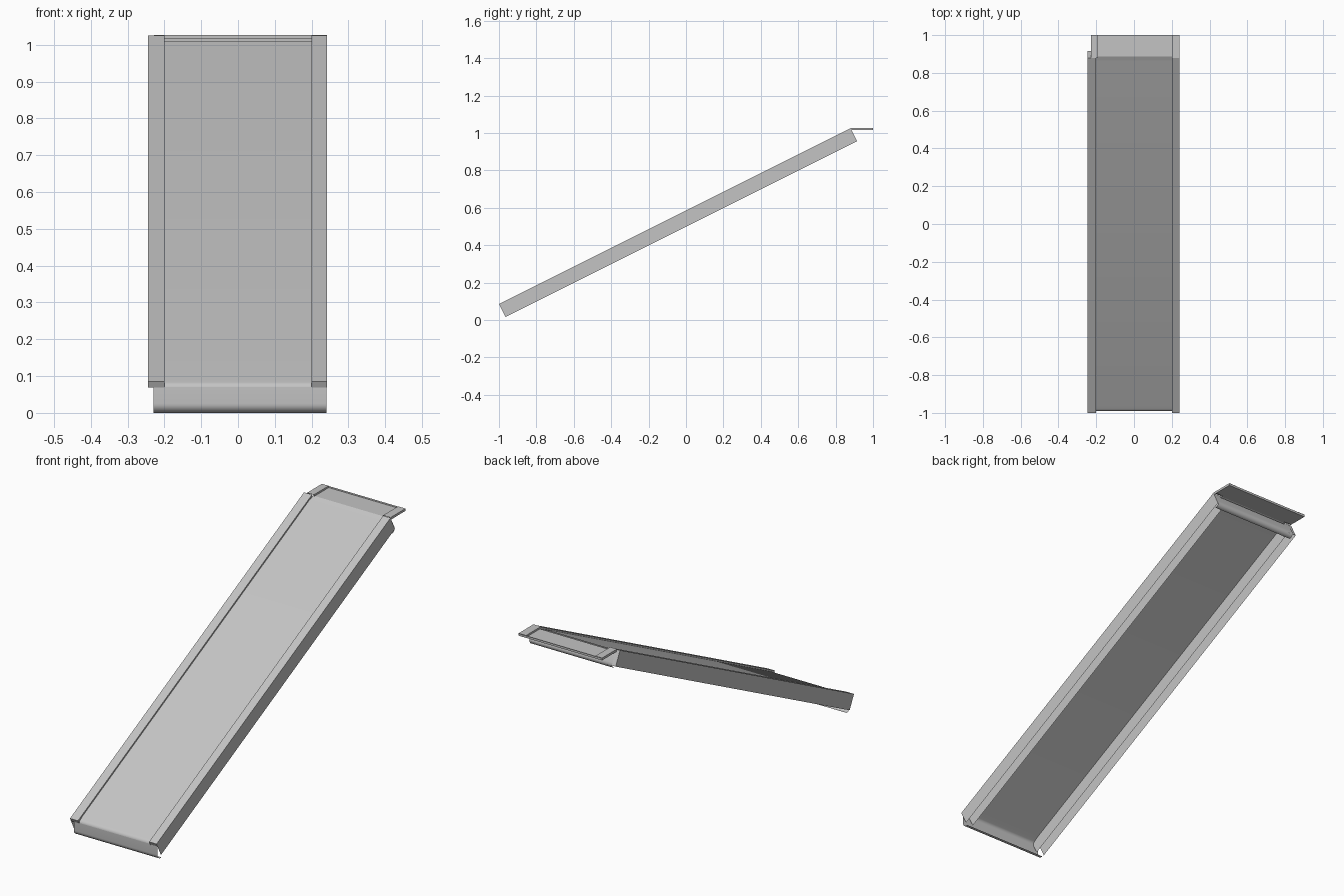
import bpy, math
from mathutils import Vector

cube = bpy.data.objects.get("Cube")
if cube:
    bpy.data.objects.remove(cube, do_unlink=True)

steel = bpy.data.materials.new("grey_steel")
steel.use_nodes = True
steel.diffuse_color = (0.55, 0.55, 0.55, 1)
steel.node_tree.nodes["Principled BSDF"].inputs["Base Color"].default_value = steel.diffuse_color

# Ramp frame: along the slope and away from the top surface
FOOT = Vector((0, -1, 0.085))
ALONG = Vector((0, 2, 1)).normalized()
NORMAL = Vector((0, -1, 2)).normalized()
LENGTH = 2.102


def on_ramp(x, s, depth):
    return FOOT + Vector((x, 0, 0)) + ALONG * s - NORMAL * depth


def sheet(name, start, end, smooth=False):
    """Thin folded sheet joining two matching rows of points."""
    n = len(start)
    mesh = bpy.data.meshes.new(name)
    faces = [(i, i + 1, n + i + 1, n + i) for i in range(n - 1)]
    mesh.from_pydata(list(start) + list(end), [], faces)
    mesh.materials.append(steel)
    obj = bpy.data.objects.new(name, mesh)
    bpy.context.collection.objects.link(obj)
    if smooth:
        bpy.context.view_layer.objects.active = obj
        obj.select_set(True)
        bpy.ops.object.shade_smooth_by_angle(angle=math.radians(35))
        obj.select_set(False)
    return obj


def across(name, x0, x1, profile, smooth=False):
    """Sheet with a side profile of (y, z) points, spanning x0 to x1."""
    return sheet(name, [(x0, y, z) for y, z in profile],
                 [(x1, y, z) for y, z in profile], smooth)


def arc(cy, cz, r, a0, a1, steps=8):
    angles = [math.radians(a0 + (a1 - a0) * i / steps) for i in range(steps + 1)]
    return [(cy + r * math.cos(a), cz + r * math.sin(a)) for a in angles]


# Side rails: open-bottomed channels with a folded lip at the low end
for side, inner, outer in (("right", -0.2, -0.245), ("left", 0.2, 0.242)):
    fold = [(inner, 0.078), (inner, 0), (outer, 0), (outer, 0.078)]
    sheet(side + "_rail", [on_ramp(x, 0, d) for x, d in fold],
          [on_ramp(x, LENGTH, d) for x, d in fold])
    for end, s, drop in (("low", 0, 0.018), ("high", LENGTH, 0.078)):
        sheet(f"{side}_rail_{end}_lip", [on_ramp(inner, s, 0), on_ramp(outer, s, 0)],
              [on_ramp(inner, s, drop), on_ramp(outer, s, drop)])

# Sliding bed, rounded at the low end
bed_low, bed_high = on_ramp(0, 0.035, 0.008), on_ramp(0, LENGTH - 0.02, 0.008)
bed = [(bed_high.y, bed_high.z), (bed_low.y, bed_low.z)]
bed += arc(-0.97, 0.066, 0.02, 117, 180)
across("bed", -0.2, 0.2, bed, True)

# Low end panel, curling underneath
low = [(-0.99, 0.07)] + arc(-0.965, 0.025, 0.025, 180, 285)
across("low_end_panel", -0.23, 0.24, low, True)

# High end panel, curling underneath
high = [(0.89, 1.01), (0.913, 0.967)] + arc(0.895, 0.958, 0.02, 25, -90)
across("high_end_panel", -0.225, 0.24, high, True)

# Landing plate with side channels level with the rails
across("landing_plate", -0.2, 0.2, [(0.865, 1.005), (0.888, 1.018), (1, 1.018)])
for side, inner, outer in (("right", -0.19, -0.228), ("left", 0.2, 0.242)):
    fold = [(inner, 1.015), (inner, 1.027), (outer, 1.027), (outer, 1.015)]
    sheet(side + "_landing_channel", [(x, 0.88, z) for x, z in fold],
          [(x, 1, z) for x, z in fold])
across("landing_edge", -0.228, 0.242, [(1, 1.026), (1, 1.015), (0.9, 1.015)])
